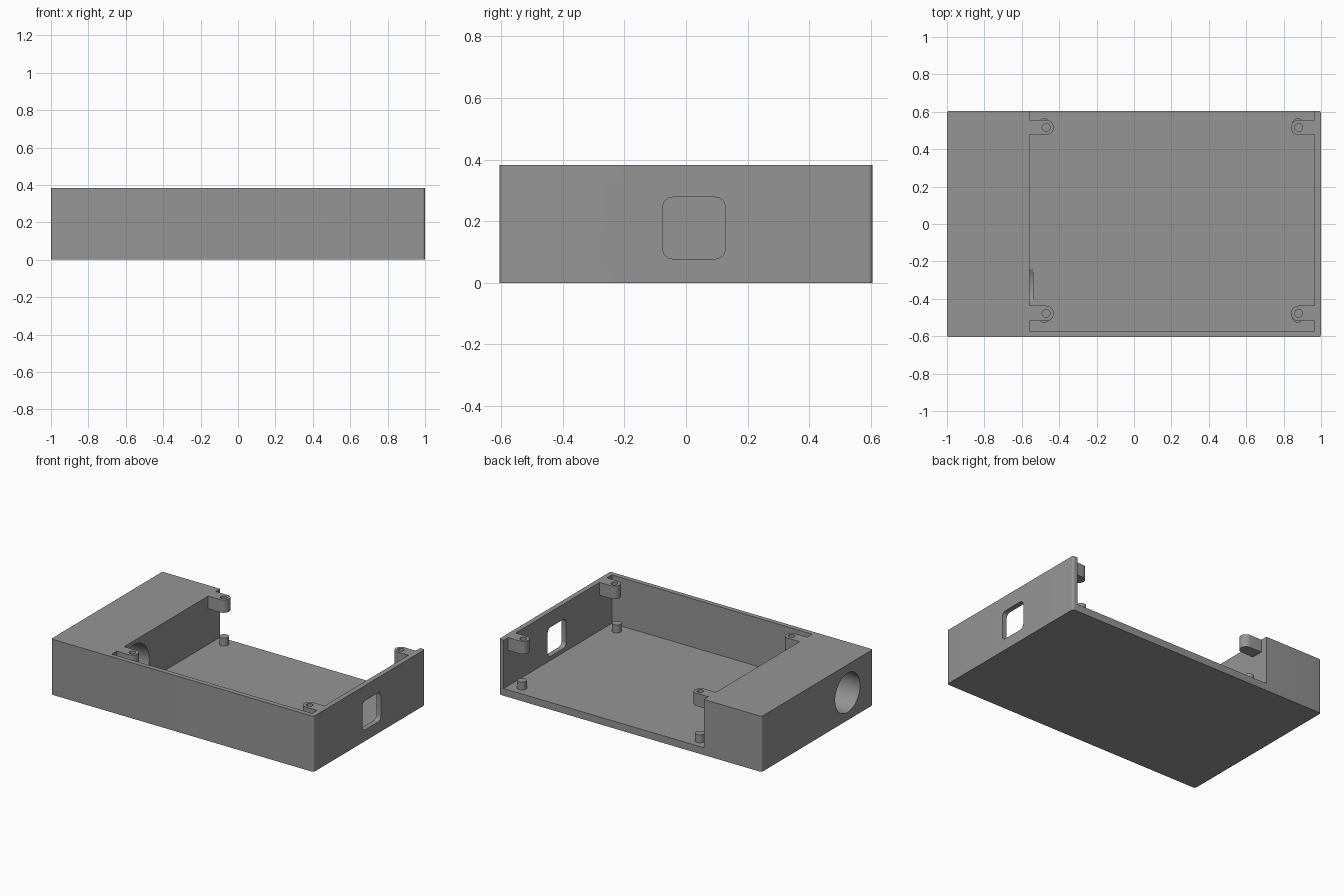
import bpy, bmesh, math

if "Cube" in bpy.data.objects:
    bpy.data.objects.remove(bpy.data.objects["Cube"])

W, D, H = 1.0, 0.605, 0.383        # half width, half depth, full height
FLOOR = 0.05                       # floor thickness
X0, X1, Y0 = -0.56, 0.965, -0.572  # inner faces of the tray

grey = bpy.data.materials.new("mid grey")
grey.diffuse_color = (0.30, 0.30, 0.30, 1)
grey.use_nodes = True
grey.node_tree.nodes["Principled BSDF"].inputs["Base Color"].default_value = grey.diffuse_color


def prism(name, pts, lo, hi, axis="z"):
    """Extrude a flat outline from lo to hi along z or x."""
    place = (lambda a, b, c: (a, b, c)) if axis == "z" else (lambda a, b, c: (c, a, b))
    bm = bmesh.new()
    face = bm.faces.new([bm.verts.new(place(a, b, lo)) for a, b in pts])
    out = bmesh.ops.extrude_face_region(bm, geom=[face])
    step = place(0, 0, hi - lo)
    verts = [v for v in out["geom"] if isinstance(v, bmesh.types.BMVert)]
    bmesh.ops.translate(bm, verts=verts, vec=step)
    bmesh.ops.recalc_face_normals(bm, faces=bm.faces)
    mesh = bpy.data.meshes.new(name)
    bm.to_mesh(mesh)
    bm.free()
    mesh.materials.append(grey)
    ob = bpy.data.objects.new(name, mesh)
    bpy.context.collection.objects.link(ob)
    return ob


def rounded(x0, x1, y0, y1, r, n=6):
    """Rectangle outline with rounded corners."""
    pts = []
    corners = [(x1 - r, y1 - r), (x0 + r, y1 - r), (x0 + r, y0 + r), (x1 - r, y0 + r)]
    for k, (cx, cy) in enumerate(corners):
        for i in range(n + 1):
            a = math.pi / 2 * (k + i / n)
            pts.append((cx + r * math.cos(a), cy + r * math.sin(a)))
    return pts


def circle(cx, cy, r, n=32):
    return [(cx + r * math.cos(2 * math.pi * i / n),
             cy + r * math.sin(2 * math.pi * i / n)) for i in range(n)]


def activate(ob):
    bpy.ops.object.select_all(action="DESELECT")
    ob.select_set(True)
    bpy.context.view_layer.objects.active = ob


def cut(ob, cutter):
    mod = ob.modifiers.new("cut", "BOOLEAN")
    mod.operation, mod.solver, mod.object = "DIFFERENCE", "EXACT", cutter
    activate(ob)
    bpy.ops.object.modifier_apply(modifier=mod.name)
    bpy.data.objects.remove(cutter)


def smooth(ob):
    activate(ob)
    bpy.ops.object.shade_smooth_by_angle(angle=math.radians(30))


# Tray body with a solid end block, open at the back and top
body = prism("tray_body", rounded(-W, W, -D, D, 0.014), 0, H)
cut(body, prism("cavity", [(X0, Y0), (X1, Y0), (X1, 1), (X0, 1)], FLOOR, 1))

# Rounded window in the right wall
cut(body, prism("window", rounded(-0.075, 0.127, 0.078, 0.278, 0.032), 0.9, 1.1, "x"))

# Bore through the end block, widening towards the inside
bore = prism("bore", circle(0, 0, 1, 64), -1.02, X0 + 0.02, "x")
for v in bore.data.vertices:
    r = 0.134 if v.co.x < -0.8 else 0.166
    v.co.y, v.co.z = -0.33 + v.co.y * r, 0.19 + v.co.z * r
cut(body, bore)
smooth(body)

# Screw tabs on the side walls, with a locating peg below each
R = 0.041
for side, wall, cx, px in (("left", X0, -0.47, -0.48), ("right", X1, 0.88, 0.875)):
    s = 1 if side == "left" else -1
    for end, cy, py in (("front", -0.478, -0.497), ("back", 0.516, 0.535)):
        arc = [math.pi * (i / 16 - 0.5) for i in range(17)]
        outline = [(wall, cy - R)]
        outline += [(cx + s * R * math.cos(a), cy + R * math.sin(a)) for a in arc]
        outline += [(wall, cy + R)]
        tab = prism(f"{side}_{end}_screw_tab", outline, H - 0.088, H)
        cut(tab, prism("screw_hole", circle(cx, cy, 0.021), H - 0.065, H + 0.05))
        smooth(tab)
        smooth(prism(f"{side}_{end}_peg", circle(px, py, 0.03), FLOOR, 0.105))
